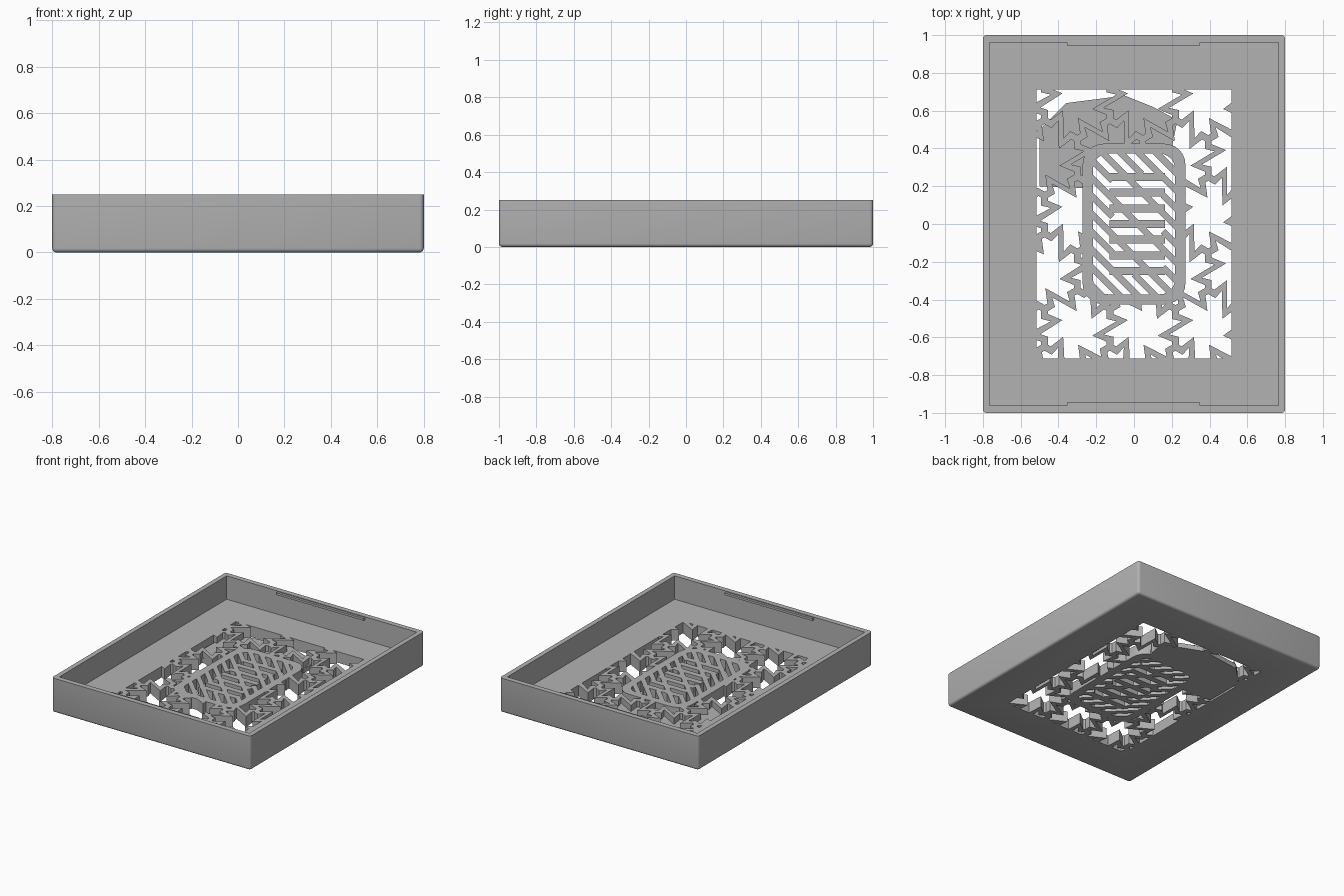
import bpy, bmesh, math
from mathutils import Vector

cube = bpy.data.objects.get("Cube")
if cube:
    bpy.data.objects.remove(cube, do_unlink=True)

HEIGHT, FLOOR = 0.25, 0.08
WINDOW_X, WINDOW_Y = 0.515, 0.712

grey = bpy.data.materials.new("plain_grey")
grey.use_nodes = True
grey.diffuse_color = (0.45, 0.45, 0.45, 1)
grey.node_tree.nodes["Principled BSDF"].inputs["Base Color"].default_value = grey.diffuse_color


def finish(bm, name, smooth=False):
    bmesh.ops.recalc_face_normals(bm, faces=bm.faces[:])
    mesh = bpy.data.meshes.new(name)
    bm.to_mesh(mesh)
    bm.free()
    mesh.materials.append(grey)
    obj = bpy.data.objects.new(name, mesh)
    bpy.context.collection.objects.link(obj)
    if smooth:
        bpy.ops.object.select_all(action='DESELECT')
        obj.select_set(True)
        bpy.context.view_layer.objects.active = obj
        bpy.ops.object.shade_smooth_by_angle(angle=math.radians(35))
    return obj


def rounded_rect(hx, hy, r=0.0, steps=6):
    if not r:
        return [(hx, hy), (-hx, hy), (-hx, -hy), (hx, -hy)]
    pts = []
    for k, (sx, sy) in enumerate([(1, 1), (-1, 1), (-1, -1), (1, -1)]):
        for i in range(steps + 1):
            a = math.pi / 2 * (k + i / steps)
            pts.append((sx * (hx - r) + r * math.cos(a), sy * (hy - r) + r * math.sin(a)))
    return pts


def ring_solid(bm, loops):
    """Closed ring: consecutive (outline, z) loops are joined with quads."""
    rows = [[bm.verts.new((x, y, z)) for x, y in pts] for pts, z in loops]
    n = len(rows[0])
    for k, row in enumerate(rows):
        nxt = rows[(k + 1) % len(rows)]
        for i in range(n):
            j = (i + 1) % n
            bm.faces.new((row[i], row[j], nxt[j], nxt[i]))
    return rows


def prism(bm, pts, z0, z1):
    low = [bm.verts.new((x, y, z0)) for x, y in pts]
    top = [bm.verts.new((x, y, z1)) for x, y in pts]
    bm.faces.new(low[::-1])
    bm.faces.new(top)
    for i in range(len(pts)):
        j = (i + 1) % len(pts)
        bm.faces.new((low[i], low[j], top[j], top[i]))


def inside_rounded(p, hx, hy, r):
    dx, dy = max(abs(p.x) - hx + r, 0), max(abs(p.y) - hy + r, 0)
    return math.hypot(dx, dy) <= r


def trimmed(path, keep, steps=30):
    """Split a path into the runs where keep(point) holds."""
    samples = [a.lerp(b, i / steps) for a, b in zip(path, path[1:]) for i in range(steps)]
    runs, run = [], []
    for p in samples + [path[-1]]:
        if keep(p):
            run.append(p)
        else:
            runs.append(run)
            run = []
    runs.append(run)
    for run in runs:
        if len(run) > 2:
            corners = [b for a, b, c in zip(run, run[1:], run[2:])
                       if (b - a).normalized().dot((c - b).normalized()) < 0.999]
            yield [run[0]] + corners + [run[-1]]


def ribbon(bm, pts, width, z0=0.0, z1=FLOOR):
    """Flat strip of constant width with mitred corners."""
    dirs = [(b - a).normalized() for a, b in zip(pts, pts[1:])]
    left, right = [], []
    for i, p in enumerate(pts):
        d0, d1 = dirs[max(i - 1, 0)], dirs[min(i, len(dirs) - 1)]
        n0, n1 = Vector((-d0.y, d0.x)), Vector((-d1.y, d1.x))
        m = (n0 + n1).normalized()
        off = m * (width / 2 * min(1 / max(m.dot(n0), 0.1), 1.7))
        left.append(p + off)
        right.append(p - off)
    for i in range(len(pts) - 1):
        prism(bm, [right[i], right[i + 1], left[i + 1], left[i]], z0, z1)


# Tray: walls and floor with a rectangular opening
outer = rounded_rect(0.8, 1.0)
inner = rounded_rect(0.765, 0.962)
opening = rounded_rect(WINDOW_X, WINDOW_Y)
bm = bmesh.new()
rows = ring_solid(bm, [(outer, 0), (outer, HEIGHT), (inner, HEIGHT),
                       (inner, FLOOR), (opening, FLOOR), (opening, 0)])
shell = set(rows[0]) | set(rows[1])
edges = [e for e in bm.edges if set(e.verts) <= shell
         and min(v.co.z for v in e.verts) < 0.01]
bmesh.ops.bevel(bm, geom=edges, offset=0.018, segments=4, profile=0.5, affect='EDGES')
finish(bm, "tray", smooth=True)

# Snap ridges near the rim of both short walls
for side, name in ((1, "back_ridge"), (-1, "front_ridge")):
    bm = bmesh.new()
    prism(bm, [(x, side * y) for x, y in
               ((-0.355, 0.945), (0.35, 0.945), (0.35, 0.97), (-0.355, 0.97))], 0.228, 0.244)
    finish(bm, name)

# Central plate border
bm = bmesh.new()
plate, hole = rounded_rect(0.272, 0.425, 0.11), rounded_rect(0.217, 0.372, 0.08)
ring_solid(bm, [(plate, 0), (plate, FLOOR), (hole, FLOOR), (hole, 0)])
finish(bm, "plate_border", smooth=True)


# Diagonal bars, thinned out in the middle, and the level bars there
def in_hole(p):
    return inside_rounded(p, 0.235, 0.39, 0.09)


def in_middle(p):
    return -0.11 < p.x < 0.15 and abs(p.y) < 0.26


bm = bmesh.new()
for k in range(-7, 8):
    c = k * 0.095 + 0.02
    line = [Vector((-0.3, c + 0.3)), Vector((0.3, c - 0.3))]
    for run in trimmed(line, lambda p: in_hole(p) and (k % 2 == 0 or not in_middle(p)), 90):
        ribbon(bm, run, 0.034)
finish(bm, "diagonal_bars")

bm = bmesh.new()
for k in range(-3, 4):
    y = k * 0.083
    ribbon(bm, [Vector((-0.13, y)), Vector((0.165, y))], 0.042)
finish(bm, "level_bars")

# Kinked honeycomb lattice around the plate
L = 0.2
KINK = [(-0.06, 0), (0.2, 0), (0.31, 0.32), (0.69, -0.32), (0.8, 0), (1.06, 0)]


def in_lattice(p):
    return (abs(p.x) < WINDOW_X + 0.012 and abs(p.y) < WINDOW_Y + 0.012
            and not inside_rounded(p, 0.25, 0.4, 0.1))


bm = bmesh.new()
start = Vector((-0.3, -0.55)) - L * Vector((math.cos(math.pi / 6), 0.5))
for row in range(-2, 7):
    for col in range(-7, 6):
        node = start + L * Vector((math.sqrt(3) * (col + row / 2), 1.5 * row))
        for turn in (90, 210, 330):
            a = math.radians(turn)
            u, v = Vector((math.cos(a), math.sin(a))), Vector((-math.sin(a), math.cos(a)))
            path = [node + L * (s * u + t * v) for s, t in KINK]
            for run in trimmed(path, in_lattice):
                ribbon(bm, run, 0.036)
finish(bm, "lattice")

# Thin backing sheet behind one corner of the lattice
bm = bmesh.new()
prism(bm, [(-0.5, 0.2), (-0.26, 0.19), (-0.25, 0.38), (-0.15, 0.42), (0.2, 0.4), (0.23, 0.55),
           (0.1, 0.62), (-0.05, 0.68), (-0.36, 0.64), (-0.5, 0.5)], 0, 0.035)
finish(bm, "backing_sheet")
